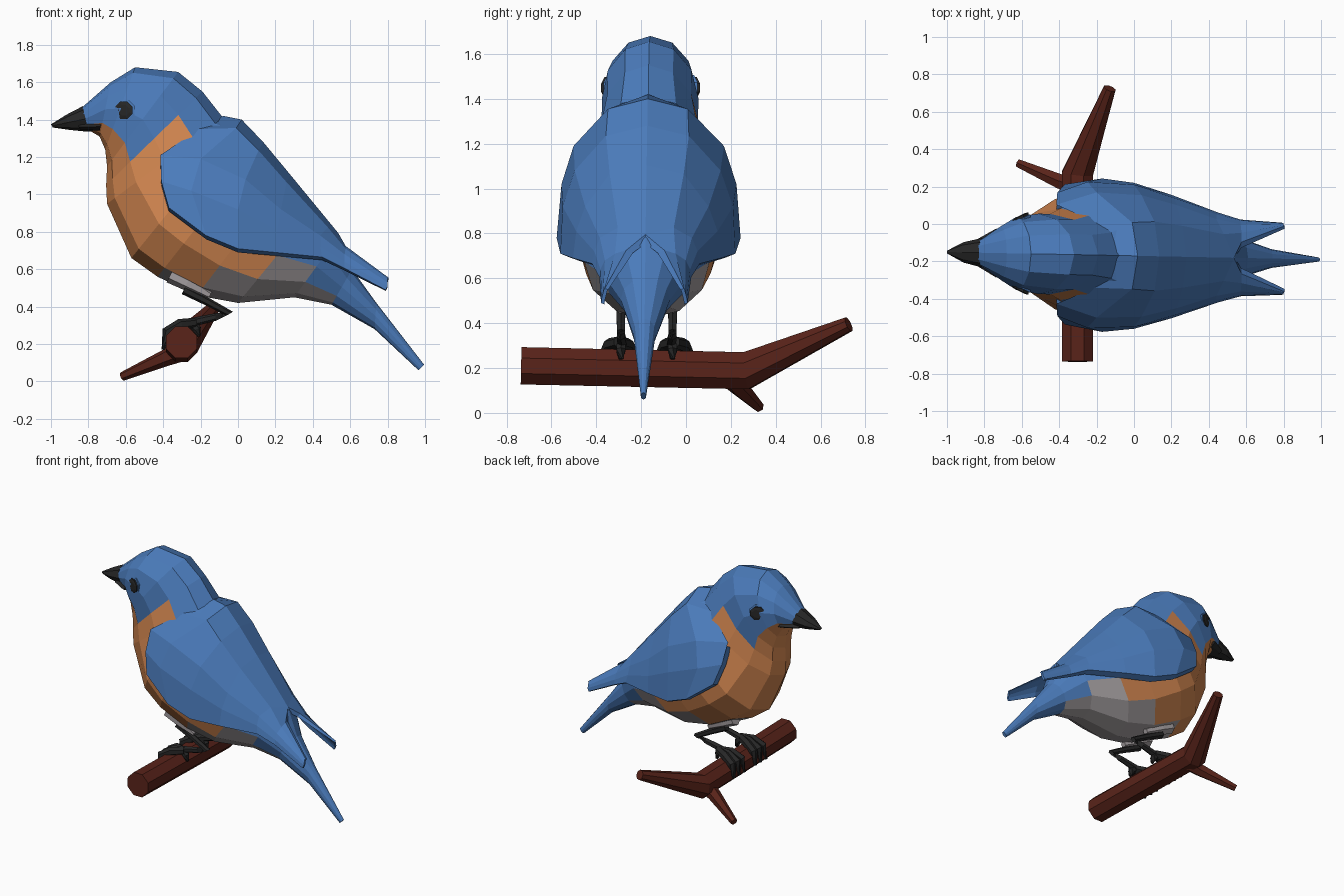
import bpy, bmesh
from math import sin, cos, pi
from mathutils import Vector

if "Cube" in bpy.data.objects:
    bpy.data.objects.remove(bpy.data.objects["Cube"])


def material(name, rgb):
    m = bpy.data.materials.new(name)
    m.diffuse_color = (*rgb, 1)
    m.use_nodes = True
    m.node_tree.nodes["Principled BSDF"].inputs["Base Color"].default_value = m.diffuse_color
    return m


BLUE = material("blue", (0.07, 0.20, 0.50))
ORANGE = material("orange", (0.65, 0.24, 0.08))
GREY = material("pale_grey", (0.38, 0.35, 0.36))
BLACK = material("black", (0.02, 0.02, 0.02))
BROWN = material("brown", (0.10, 0.017, 0.01))


def mid_y(x):
    # the bird's centre line, slightly skewed
    return -0.17 - 0.02 * x


def loft(name, rings, mats, pick=None):
    """Closed flat-shaded skin through rings of equal point count."""
    bm = bmesh.new()
    vs = [[bm.verts.new(p) for p in r] for r in rings]
    n = len(vs[0])
    for i in range(len(vs) - 1):
        for k in range(n):
            j = (k + 1) % n
            f = bm.faces.new((vs[i][k], vs[i][j], vs[i + 1][j], vs[i + 1][k]))
            if pick:
                f.material_index = pick(i, k, f.calc_center_median())
    bm.faces.new(vs[0])
    bm.faces.new(vs[-1])
    bmesh.ops.recalc_face_normals(bm, faces=bm.faces)
    me = bpy.data.meshes.new(name)
    bm.to_mesh(me)
    bm.free()
    for m in mats:
        me.materials.append(m)
    ob = bpy.data.objects.new(name, me)
    bpy.context.collection.objects.link(ob)
    return ob


def oval(tx, tz, bx, bz, w, n=12):
    """Oval ring between a top and a bottom point, half width w."""
    pts = []
    for k in range(n):
        a = 2 * pi * k / n
        x = (tx + bx) / 2 + (tx - bx) / 2 * cos(a)
        z = (tz + bz) / 2 + (tz - bz) / 2 * cos(a)
        pts.append((x, mid_y(x) + w * sin(a), z))
    return pts


def tube(name, path, radii, mat, n=6):
    """Faceted tube along a path with a radius per point."""
    p = [Vector(q) for q in path]
    rings = []
    for i, c in enumerate(p):
        t = (p[min(i + 1, len(p) - 1)] - p[max(i - 1, 0)]).normalized()
        ref = Vector((0, 0, 1)) if abs(t.z) < 0.9 else Vector((0, 1, 0))
        u = t.cross(ref).normalized()
        v = u.cross(t)
        rings.append([c + radii[i] * (u * cos(a) + v * sin(a))
                      for a in (2 * pi * (k + 0.5) / n for k in range(n))])
    return loft(name, rings, [mat])


# Head, body and tail: top x/z, bottom x/z, half width
BODY = [(-.84, 1.46, -.80, 1.345, .07), (-.68, 1.60, -.74, 1.31, .145),
        (-.55, 1.68, -.71, 1.24, .195), (-.32, 1.655, -.70, 1.15, .215),
        (-.19, 1.55, -.705, 1.05, .215), (-.08, 1.41, -.70, .95, .245),
        (.02, 1.39, -.57, .66, .34), (.13, 1.27, -.43, .56, .36),
        (.27, 1.10, -.22, .46, .32), (.42, .93, .0, .42, .28),
        (.54, .78, .3, .45, .19), (.61, .60, .5, .41, .11),
        (.74, .42, .73, .28, .05), (.995, .09, .965, .06, .012)]


def plumage(i, k, c):
    angle = min(k + 0.5, 11.5 - k) * 30
    if i < 4:                                   # head
        return 1 if c.z < 1.23 + (-.53 - c.x) * .6 else 0
    if i == 4:                                  # collar
        return 1 if angle > 60 else 0
    if angle < 90 or c.x > .53:                 # back and tail
        return 0
    if c.z < .62 - .1 * (c.x + .5):             # belly
        return 2
    return 1 if c.x < .18 else (2 if c.x < .38 else 0)


loft("body", [oval(*r) for r in BODY], [BLUE, ORANGE, GREY], plumage)

# Beak and mouth corners
loft("beak", [oval(-.83, 1.472, -.80, 1.335, .078, 8),
              oval(-.92, 1.425, -.90, 1.345, .055, 8),
              oval(-1.0, 1.375, -.99, 1.358, .01, 8)], [BLACK])
loft("mouth_corners", [oval(-.73, 1.39, -.74, 1.335, .132, 8),
                       oval(-.86, 1.38, -.84, 1.34, .065, 8)], [BLACK])

# Wing columns, shoulder to tip: x, side offset, z from back ridge to lower edge
WING = [
    [(-.08, 0, 1.42), (-.21, .175, 1.35), (-.415, .265, 1.21),
     (-.41, .33, 1.07), (-.37, .375, .93)],
    [(.02, 0, 1.40), (-.01, .178, 1.355), (-.20, .335, 1.19),
     (-.25, .39, 1.02), (-.17, .41, .78)],
    [(.135, 0, 1.28), (.11, .185, 1.235), (.04, .325, 1.08),
     (.00, .38, .92), (.00, .39, .71)],
    [(.28, 0, 1.105), (.26, .165, 1.065), (.23, .275, .92),
     (.21, .315, .81), (.20, .33, .69)],
    [(.535, 0, .795), (.48, .125, .825), (.44, .205, .78),
     (.44, .23, .72), (.45, .24, .665)],
    [(.575, .085, .725), (.575, .135, .71), (.57, .18, .68),
     (.57, .20, .64), (.57, .205, .605)],
    [(.805, .176, .555), (.80, .18, .55), (.80, .185, .53),
     (.80, .19, .51), (.79, .193, .49)]]
THICK = [.05, .05, .05, .045, .04, .03, .015]

for s, side in ((-1, "right"), (1, "left")):
    # Wing
    rings = []
    for col, t in zip(WING, THICK):
        outer = [(x, mid_y(x) + s * y, z) for x, y, z in col]
        inner = [(x, mid_y(x) + s * max(y - t, 0), z - t * (.4 if y else 1))
                 for x, y, z in col]
        rings.append(outer + inner[::-1])
    loft("wing_" + side, rings, [BLUE])

    # Eye with a raised rim, following the slant of the head
    for part, r, mat, y0, y1 in (("eye_rim_", .062, BLUE, .12, .187),
                                 ("eye_", .05, BLACK, .13, .203)):
        rings = [[(-.61 + q * cos(a), mid_y(-.61) + s * (d + .5 * q * cos(a)),
                   1.45 + q * sin(a))
                  for a in (2 * pi * (k + .5) / 8 for k in range(8))]
                 for q, d in ((r, y0), (r, y1 - .006), (r * .6, y1))]
        loft(part + side, rings, [mat])

    # Thigh feathers, leg, ankle
    ly = -.175 + s * .115
    tube("thigh_" + side, [(-.36, ly, .575), (-.27, ly, .53), (-.15, ly, .46)],
         [.05, .045, .02], GREY)
    tube("leg_" + side, [(-.29, ly, .49), (-.17, ly, .43), (-.045, ly, .362),
                         (-.12, ly, .345), (-.25, ly - s * .005, .315)],
         [.025, .022, .021, .02, .024], BLACK)

    # Toes gripping the branch
    for n, d in enumerate((-.055, 0, .055)):
        fy = ly + s * .01
        tube(f"front_toe_{side}_{n}",
             [(-.23, fy, .315), (-.31, fy + d * .7, .305),
              (-.378, fy + d, .265), (-.40, fy + d * 1.1, .17)],
             [.026, .03, .03, .01], BLACK)
    tube("back_toe_" + side, [(-.25, ly, .315), (-.22, ly, .28), (-.21, ly, .24)],
         [.024, .024, .01], BLACK)

# Forked perch
tube("branch", [(-.302, -.735, .21), (-.302, .27, .188), (-.13, .725, .395)],
     [.09, .09, .035], BROWN, 8)
tube("side_twig", [(-.29, .20, .17), (-.39, .225, .125), (-.62, .325, .026)],
     [.06, .045, .024], BROWN, 6)
